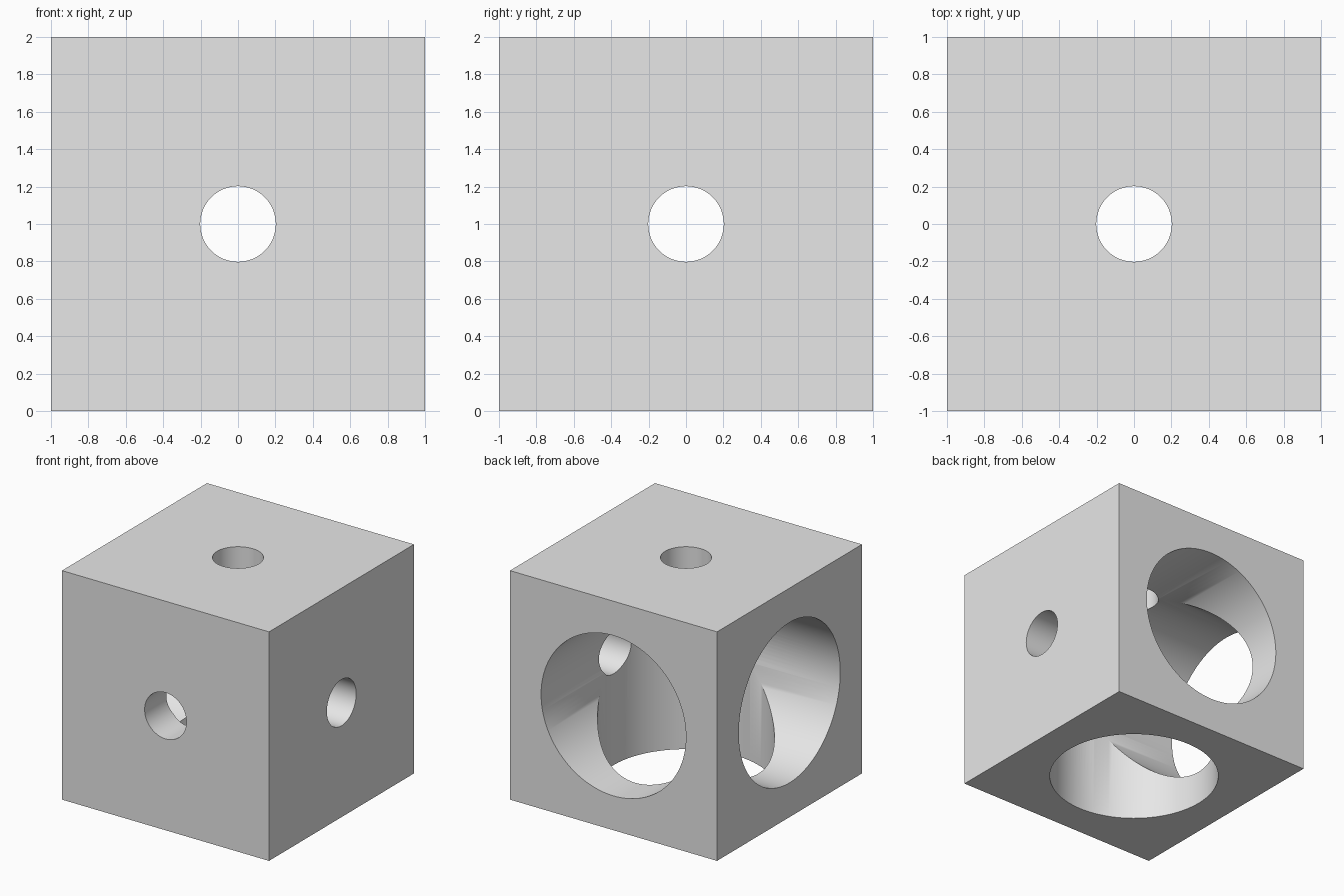
import bpy
import math
from mathutils import Vector

default_cube = bpy.data.objects.get("Cube")
if default_cube:
    bpy.data.objects.remove(default_cube, do_unlink=True)

WIDE, NARROW = 0.70, 0.202
CENTRE = Vector((0, 0, 1))

# Single grey material
grey = bpy.data.materials.new("light grey")
grey.use_nodes = True
grey.diffuse_color = (0.8, 0.8, 0.8, 1)
grey.node_tree.nodes["Principled BSDF"].inputs["Base Color"].default_value = (0.8, 0.8, 0.8, 1)

# Solid block
bpy.ops.mesh.primitive_cube_add(size=2, location=CENTRE)
block = bpy.context.object
block.name = "bored_block"
block.data.materials.append(grey)


def bore(direction, radius, start, end):
    """Drill a round hole along direction, between two distances from the centre."""
    axis = Vector(direction)
    bpy.ops.mesh.primitive_cylinder_add(
        vertices=128, radius=radius, depth=end - start,
        location=CENTRE + axis * (start + end) / 2,
        rotation=axis.to_track_quat('Z', 'Y').to_euler())
    cutter = bpy.context.object
    cutter.name = "bore_cutter"
    cutter.hide_render = True
    cut = block.modifiers.new("bore", 'BOOLEAN')
    cut.operation = 'DIFFERENCE'
    cut.solver = 'EXACT'
    cut.object = cutter
    bpy.ops.object.select_all(action='DESELECT')
    block.select_set(True)
    bpy.context.view_layer.objects.active = block
    bpy.ops.object.modifier_apply(modifier=cut.name)
    bpy.data.objects.remove(cutter, do_unlink=True)


# Wide bores reach the middle from three sides; narrow bores run right through
directions = [(-1, 0, 0), (0, 1, 0), (0, 0, -1)]
for d in directions:
    bore(d, WIDE, -0.001, 1.2)
for d in directions:
    bore(d, NARROW, -1.2, 0.3)

# Smooth bore walls, crisp rims
block.select_set(True)
bpy.context.view_layer.objects.active = block
bpy.ops.object.shade_smooth_by_angle(angle=math.radians(30))
